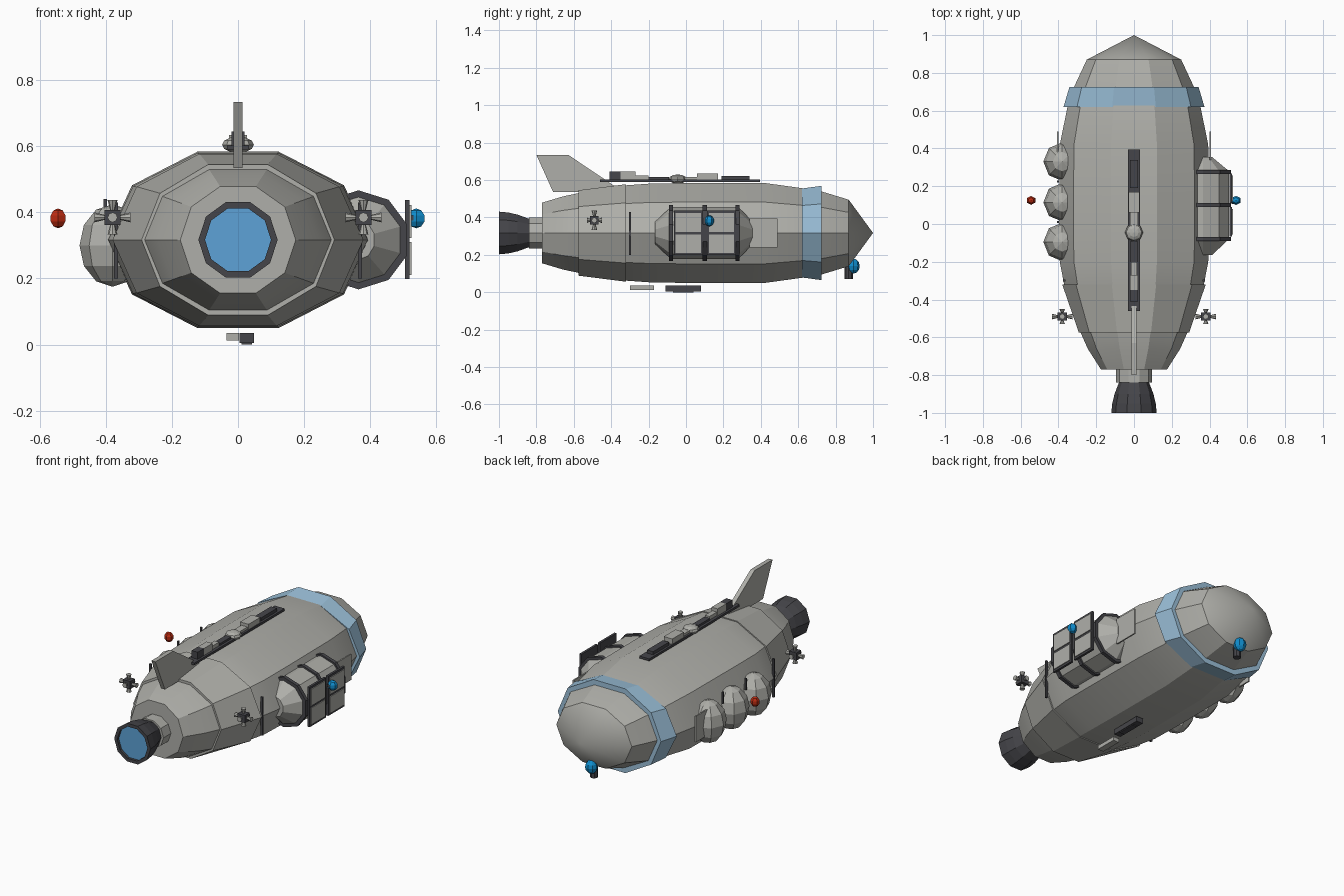
import bpy, bmesh, math
from mathutils import Vector

cube = bpy.data.objects.get("Cube")
if cube:
    bpy.data.objects.remove(cube, do_unlink=True)


def material(name, rgb):
    m = bpy.data.materials.new(name)
    m.use_nodes = True
    m.diffuse_color = (*rgb, 1)
    m.node_tree.nodes["Principled BSDF"].inputs["Base Color"].default_value = (*rgb, 1)
    return m


GREY = material("hull grey", (.43, .43, .4))
DARK = material("dark metal", (.06, .06, .068))
BAND = material("pale blue", (.33, .53, .7))
GLOW = material("engine blue", (.11, .36, .68))
BLUE = material("lamp blue", (.005, .27, .62))
RED = material("lamp red", (.5, .025, .006))
MID = .317  # height of the hull axis


def finish(bm, name, mat, smooth=None):
    bmesh.ops.recalc_face_normals(bm, faces=bm.faces)
    me = bpy.data.meshes.new(name)
    bm.to_mesh(me)
    bm.free()
    me.materials.append(mat)
    ob = bpy.data.objects.new(name, me)
    bpy.context.collection.objects.link(ob)
    if smooth:
        bpy.ops.object.select_all(action='DESELECT')
        bpy.context.view_layer.objects.active = ob
        ob.select_set(True)
        bpy.ops.object.shade_smooth_by_angle(angle=math.radians(smooth))
    return ob


def loft(name, mat, rings, sides=10, x=0, z=MID, turn=0, caps=(True, True), smooth=None):
    """Rings of (y, x radius, z radius) joined along y; zero radius is a tip."""
    bm = bmesh.new()
    loops = []
    for y, rx, rz in rings:
        n = sides if rx else 1
        angles = [turn + math.tau * i / sides for i in range(n)]
        loops.append([bm.verts.new((x + rx * math.cos(a), y, z + rz * math.sin(a))) for a in angles])
    for a, b in zip(loops, loops[1:]):
        for i in range(sides):
            j = (i + 1) % sides
            quad = [a[i % len(a)], a[j % len(a)], b[j % len(b)], b[i % len(b)]]
            bm.faces.new(list(dict.fromkeys(quad)))
    for cap, ring in zip(caps, (loops[0], loops[-1])):
        if cap and len(ring) > 2:
            bm.faces.new(ring)
    return finish(bm, name, mat, smooth)


def box(name, mat, xs, ys, zs):
    bm = bmesh.new()
    bmesh.ops.create_cube(bm, size=1)
    for v in bm.verts:
        v.co = [(a + b) / 2 + c * (b - a) for c, (a, b) in zip(v.co, (xs, ys, zs))]
    return finish(bm, name, mat)


def ball(name, mat, at, size, u=6, v=5):
    bm = bmesh.new()
    bmesh.ops.create_uvsphere(bm, u_segments=u, v_segments=v, radius=1)
    for p in bm.verts:
        p.co = [a + c * s for a, c, s in zip(at, p.co, size)]
    return finish(bm, name, mat)


def cone(name, mat, start, direction, length, r1, r2, sides=8):
    bm = bmesh.new()
    bmesh.ops.create_cone(bm, cap_ends=True, segments=sides, radius1=r1, radius2=r2, depth=length)
    d = Vector(direction)
    bmesh.ops.rotate(bm, verts=bm.verts, matrix=Vector((0, 0, 1)).rotation_difference(d).to_matrix())
    bmesh.ops.translate(bm, verts=bm.verts, vec=Vector(start) + d * length / 2)
    return finish(bm, name, mat)


# Hull, tail shell and nose band
loft("hull", GREY, [(-.77, .175, .17), (-.66, .245, .205), (-.57, .285, .225), (-.32, .37, .268),
                    (-.2, .393, .277), (0, .397, .281), (.42, .393, .281), (.62, .352, .252),
                    (.72, .32, .235), (.87, .25, .187), (1, 0, 0)], smooth=25)
loft("tail_shell", GREY, [(-.575, .292, .24), (-.32, .38, .274)], smooth=15)
loft("nose_band", BAND, [(.62, .373, .25), (.725, .342, .265)])

# Engine
loft("engine_collar", GREY, [(-.84, .095, .088), (-.76, .095, .088)])
loft("engine_nozzle", DARK, [(-.98, .1, .1), (-1, .1, .1), (-1, .12, .12), (-.95, .115, .115),
                             (-.9, .103, .103), (-.84, .08, .08)], caps=(False, True))
loft("engine_glow", GLOW, [(-.985, .101, .101), (-.98, .101, .101)])

# Tail fin
bm = bmesh.new()
outline = [(-.8, .735), (-.63, .735), (-.37, .56), (-.42, .535), (-.71, .535)]
face = bm.faces.new([bm.verts.new((-.013, y, z)) for y, z in outline])
side = bmesh.ops.extrude_face_region(bm, geom=[face])["geom"]
bmesh.ops.translate(bm, vec=(.026, 0, 0), verts=[g for g in side if isinstance(g, bmesh.types.BMVert)])
finish(bm, "tail_fin", GREY)

# Spine rail with fittings
box("spine_rail", DARK, (-.033, .033), (-.46, .395), (.59, .603))
for name, mat, w, ys, top in [("rear_block", DARK, .02, (-.41, -.35), .645),
                              ("rear_case", GREY, .02, (-.35, -.27), .645),
                              ("low_case", GREY, .015, (-.27, -.2), .625),
                              ("rail_link", DARK, .018, (-.2, -.09), .615),
                              ("mast_base", GREY, .02, (-.01, .06), .617),
                              ("front_case", GREY, .028, (.06, .17), .635),
                              ("front_block", DARK, .02, (.19, .34), .622)]:
    box(name, mat, (-w, w), ys, (.6, top))
ball("spine_turret", GREY, (0, -.045, .605), (.048, .048, .025), 8, 6)

# Left side pod with hoops and framed panels
loft("left_pod", GREY, [(-.165, .05, .06), (-.08, .145, .14), (.28, .145, .14), (.355, .05, .06)],
     x=.365, turn=math.pi / 10)
for y in (-.08, .1, .275):
    loft("pod_hoop", DARK, [(y - .011, .155, .15), (y + .011, .155, .15)], x=.365, turn=math.pi / 10)
for y in (-.065, .112):
    box("panel_frame", DARK, (.506, .52), (y, y + .155), (.198, .437))
    for z in (.21, .323):
        box("panel_pane", GREY, (.517, .525), (y + .01, y + .145), (z, z + .1))
box("lamp_arm", DARK, (.515, .535), (.105, .125), (.375, .39))

# Right side tanks with small rods
for y in (.33, .115, -.095):
    ball("right_tank", GREY, (-.38, y, .3), (.1, .102, .125), 8, 6)
for y in (.225, .01):
    box("tank_rod", DARK, (-.407, -.397), (y - .005, y + .005), (.37, .44))

# Lamps
ball("left_lamp", BLUE, (.54, .125, .382), (.03, .025, .03))
ball("right_lamp", RED, (-.545, .125, .382), (.027, .025, .03))
cone("nose_lamp_mount", DARK, (0, .87, .07), (0, 0, 1), .11, .022, .022)
ball("nose_lamp", BLUE, (0, .895, .14), (.036, .034, .04), 8, 6)

# Parts on both sides: plates, strips and steering thrusters
for s in (-1, 1):
    box("side_plate", GREY, (s * .4, s * .408), (.34, .49), (.24, .395))
    box("side_strip", DARK, (s * .363, s * .376), (-.305, -.294), (.2, .43))
    box("thruster_block", DARK, (s * .38 - .024, s * .38 + .024), (-.512, -.468), (.362, .408))
    for d in [(1, 0, 0), (-1, 0, 0), (0, 1, 0), (0, -1, 0), (0, 0, 1), (0, 0, -1)]:
        reach = .032 if d[0] else .018 if d[1] else .03
        at = Vector((s * .38, -.49, .385)) + Vector(d) * .022
        cone("thruster_nozzle", GREY, at, d, reach, .007, .015)

# Belly fittings
box("belly_block", DARK, (.005, .048), (-.11, .08), (.005, .035))
box("belly_base", DARK, (.01, .043), (-.07, .04), (0, .005))
box("belly_bar", GREY, (-.035, .003), (-.3, -.17), (.012, .035))
